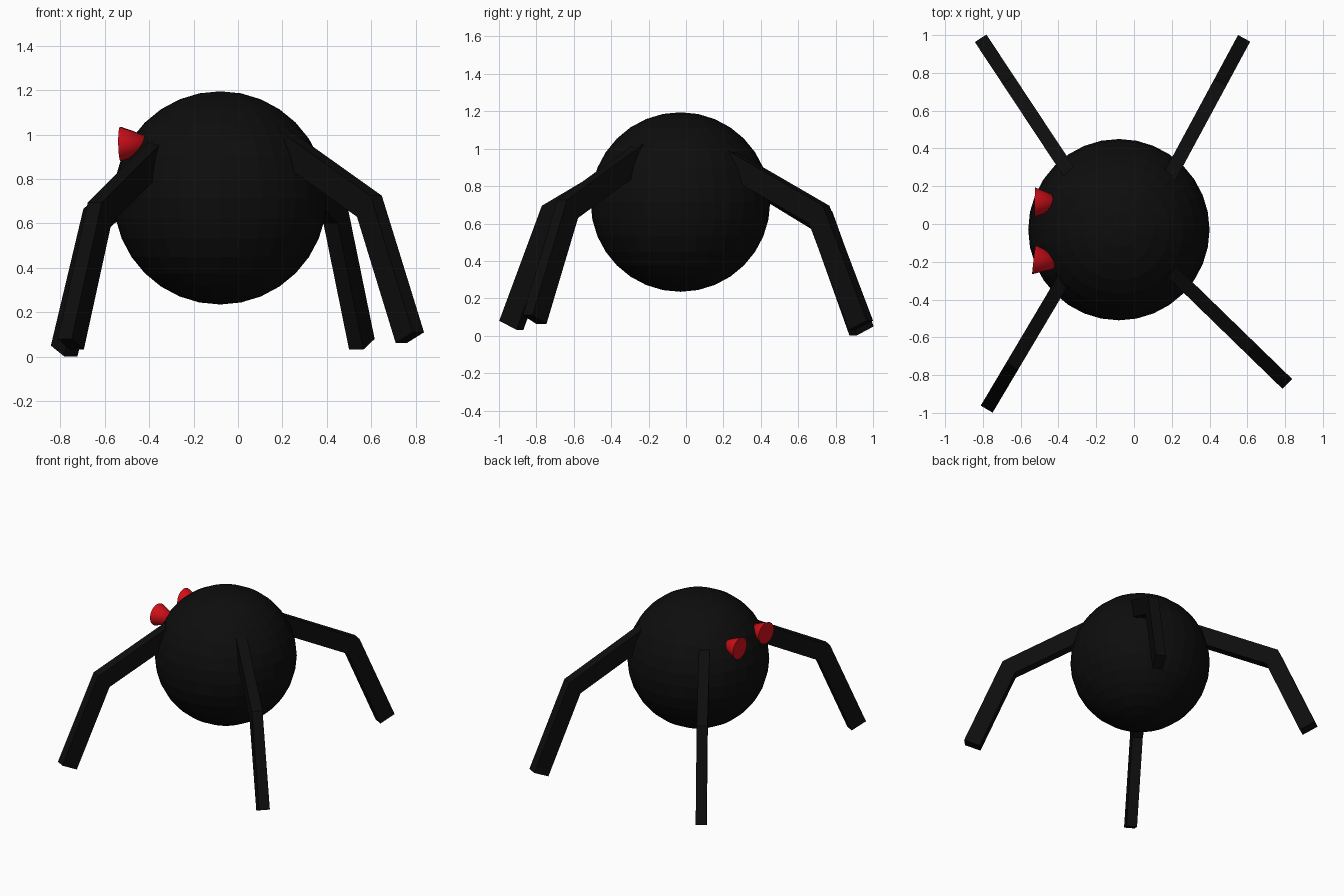
import bpy, bmesh
from mathutils import Vector

if "Cube" in bpy.data.objects:
    bpy.data.objects.remove(bpy.data.objects["Cube"])


def material(name, color):
    m = bpy.data.materials.new(name)
    m.diffuse_color = color
    m.use_nodes = True
    m.node_tree.nodes["Principled BSDF"].inputs["Base Color"].default_value = m.diffuse_color
    return m


black = material("black", (0.004, 0.004, 0.004, 1))
red = material("red", (0.65, 0.005, 0.01, 1))

# Round body
bpy.ops.mesh.primitive_uv_sphere_add(segments=32, ring_count=16, radius=0.48,
                                     location=(-0.08, -0.03, 0.715))
body = bpy.context.object
body.name = "body"
body.data.materials.append(black)

# Bent leg side profile (distance along leg, height) measured from the outer toe edge
LEG_PROFILE = [(0, 0), (-0.265, 0.615), (-0.89, 0.934),
               (-0.945, 0.823), (-0.35, 0.52), (-0.107, -0.048)]
LEG_WIDTH = 0.073


def add_leg(name, hip, toe, toe_z):
    toe = Vector((*toe, toe_z))
    out = Vector((toe.x - hip[0], toe.y - hip[1], 0)).normalized()
    side = Vector((-out.y, out.x, 0)) * LEG_WIDTH / 2
    up = Vector((0, 0, 1))
    bm = bmesh.new()
    rows = [[bm.verts.new(toe + out * r + up * z + side * s) for r, z in LEG_PROFILE]
            for s in (-1, 1)]
    # side faces split at the knee, then the rim
    for row in rows:
        bm.faces.new((row[0], row[1], row[4], row[5]))
        bm.faces.new((row[1], row[2], row[3], row[4]))
    n = len(LEG_PROFILE)
    for i in range(n):
        j = (i + 1) % n
        bm.faces.new((rows[0][i], rows[0][j], rows[1][j], rows[1][i]))
    bmesh.ops.recalc_face_normals(bm, faces=bm.faces[:])
    mesh = bpy.data.meshes.new(name)
    bm.to_mesh(mesh)
    bm.free()
    mesh.materials.append(black)
    bpy.context.collection.objects.link(bpy.data.objects.new(name, mesh))


# Four legs: hip and toe positions seen from above, toe height
add_leg("back_right_leg", (0.22, 0.31), (0.583, 0.983), 0.08)
add_leg("back_left_leg", (-0.38, 0.33), (-0.812, 0.983), 0.05)
add_leg("front_left_leg", (-0.40, -0.34), (-0.78, -0.98), 0.08)
add_leg("front_right_leg", (0.27, -0.32), (0.812, -0.847), 0.11)


# Cone eyes, flat disc outwards and point buried in the body
def add_eye(name, disc, axis):
    axis = Vector(axis).normalized()
    depth = 0.21
    bpy.ops.mesh.primitive_cone_add(vertices=32, radius1=0.078, radius2=0, depth=depth,
                                    location=Vector(disc) + axis * depth / 2,
                                    rotation=axis.to_track_quat('Z', 'Y').to_euler())
    eye = bpy.context.object
    eye.name = name
    eye.data.materials.append(red)
    bpy.ops.object.shade_smooth_by_angle()


add_eye("back_eye", (-0.525, 0.115, 0.957), (1, -0.03, 0.02))
add_eye("front_eye", (-0.53, -0.188, 0.957), (1, -0.12, 0.02))
